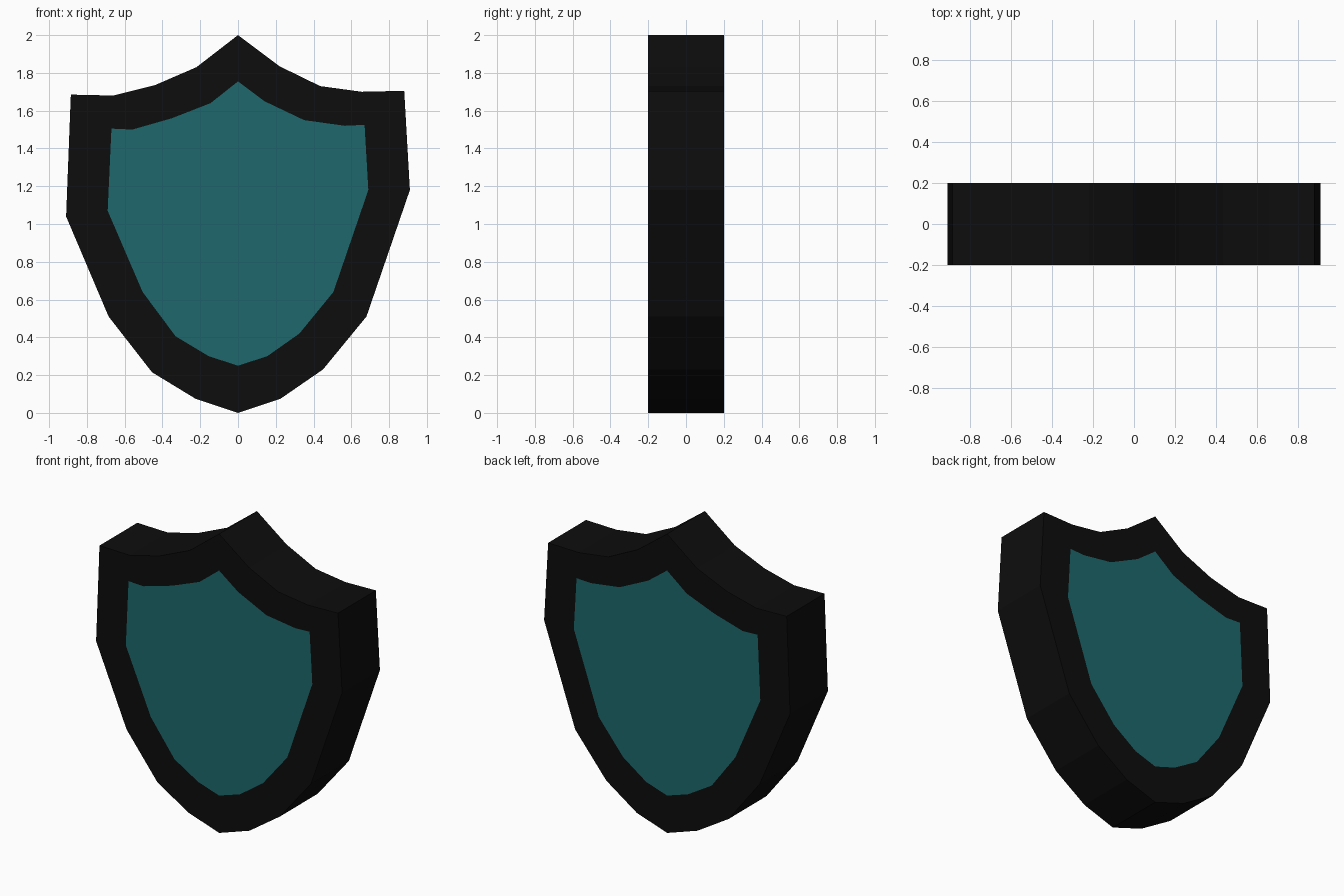
import bpy, bmesh

if "Cube" in bpy.data.objects:
    bpy.data.objects.remove(bpy.data.objects["Cube"])

HALF = 0.2  # half thickness

# (x, z) outlines, clockwise from the top point; both lists pair up one to one
OUTER = [(0, 2), (.22, 1.835), (.435, 1.73), (.655, 1.70), (.88, 1.705),
         (.91, 1.18), (.68, .51), (.45, .23), (.225, .075), (0, 0),
         (-.225, .075), (-.455, .215), (-.685, .51), (-.91, 1.04),
         (-.885, 1.685), (-.66, 1.68), (-.44, 1.735), (-.22, 1.83)]
INNER = [(0, 1.755), (.14, 1.65), (.35, 1.55), (.565, 1.52), (.67, 1.525),
         (.69, 1.18), (.505, .64), (.325, .42), (.155, .30), (0, .25),
         (-.155, .30), (-.33, .405), (-.505, .64), (-.69, 1.07),
         (-.67, 1.505), (-.56, 1.50), (-.35, 1.56), (-.145, 1.64)]


def material(name, color):
    mat = bpy.data.materials.new(name)
    mat.diffuse_color = (*color, 1)
    mat.use_nodes = True
    mat.node_tree.nodes["Principled BSDF"].inputs["Base Color"].default_value = mat.diffuse_color
    return mat


def add_object(name, bm, mat):
    mesh = bpy.data.meshes.new(name)
    bm.to_mesh(mesh)
    bm.free()
    mesh.materials.append(mat)
    obj = bpy.data.objects.new(name, mesh)
    bpy.context.collection.objects.link(obj)
    return obj


def ring(bm, outline, y):
    return [bm.verts.new((x, y, z)) for x, z in outline]


def bridge(bm, a, b):
    for i in range(len(a)):
        j = (i + 1) % len(a)
        bm.faces.new((a[i], a[j], b[j], b[i]))


black = material("black", (.004, .004, .004))
teal = material("teal", (.013, .14, .15))

# Border: front ring, outer wall, back ring and the wall behind the panels' edge
bm = bmesh.new()
loops = [ring(bm, INNER, -HALF), ring(bm, OUTER, -HALF),
         ring(bm, OUTER, HALF), ring(bm, INNER, HALF)]
for a, b in zip(loops[:-1], loops[1:]):
    bridge(bm, a, b)
bmesh.ops.recalc_face_normals(bm, faces=bm.faces)
# Make sure the front ring looks towards -y
bm.faces.ensure_lookup_table()
if bm.faces[0].normal.y > 0:
    bmesh.ops.reverse_faces(bm, faces=bm.faces)
add_object("shield_border", bm, black)

# Flush panels on front and back
for name, y in (("front_panel", -HALF), ("back_panel", HALF)):
    bm = bmesh.new()
    face = bm.faces.new(ring(bm, INNER, y))
    face.normal_update()
    if face.normal.y * y < 0:
        face.normal_flip()
    add_object(name, bm, teal)
